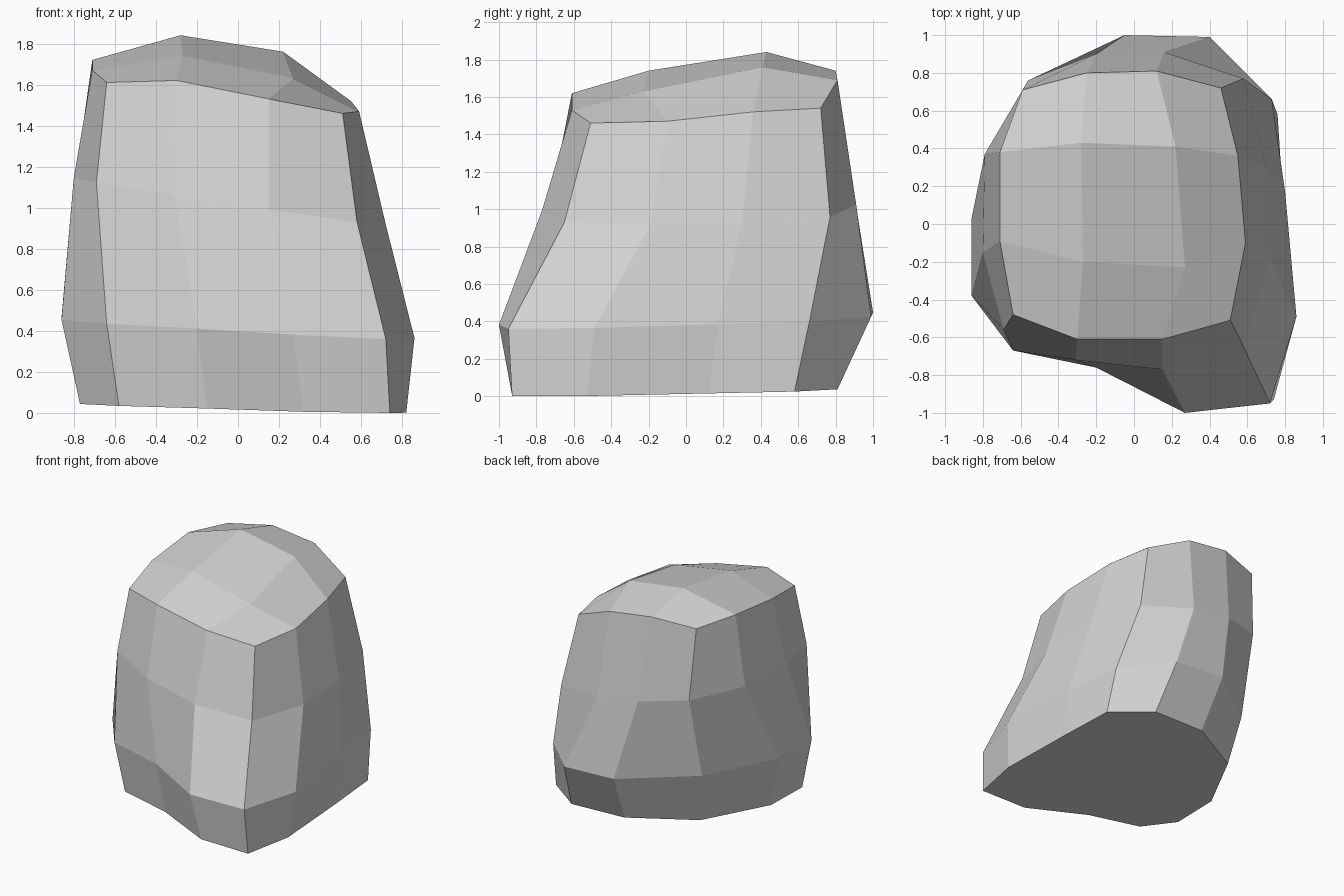
import bpy
import bmesh

# Remove the default object
default_cube = bpy.data.objects.get("Cube")
if default_cube:
    bpy.data.objects.remove(default_cube, do_unlink=True)

UNIT = 0.01  # outlines are given in hundredths


def make_material(name, color):
    material = bpy.data.materials.new(name)
    material.use_nodes = True
    material.diffuse_color = color
    material.node_tree.nodes["Principled BSDF"].inputs["Base Color"].default_value = color
    return material


def tilted_ring(bm, outline, height, slope_x, slope_y):
    """Add one cross-section whose height follows a tilted plane."""
    ring = []
    for x, y in outline:
        z = height + slope_x * x + slope_y * y
        ring.append(bm.verts.new((x * UNIT, y * UNIT, max(z, 0) * UNIT)))
    return ring


def uneven_ring(bm, points):
    """Add points that each have their own height."""
    return [bm.verts.new([c * UNIT for c in point]) for point in points]


def bridge(bm, lower, upper):
    """Join two rings with a band of quads."""
    count = len(lower)
    for i in range(count):
        j = (i + 1) % count
        bm.faces.new((lower[i], lower[j], upper[j], upper[i]))


# Cross-sections run from the front corner on -x, counterclockwise,
# with three segments on each of the four sides
base_outline = [(-58, -62), (-15, -72), (32, -93), (74, -93), (82, -53), (79, 12),
                (76, 58), (46, 81), (-1, 80), (-50, 53), (-77, 1), (-77, -39)]
belly_outline = [(-64, -67), (-20, -76), (27, -100), (72, -95), (86, -49), (80, 17),
                 (73, 66), (40, 99), (-5, 100), (-57, 61), (-86, 3), (-86, -38)]
shoulder_outline = [(-69, -56), (-31, -72), (15, -77), (58, -65), (72, -19), (70, 30),
                    (58, 77), (16, 91), (-20, 90), (-56, 76), (-79, 37), (-80, -15)]
rim_points = [(-64, -48, 161), (-30, -61, 162), (15, -61, 153), (51, -51, 146),
              (59, -10, 147), (55, 36, 152), (46, 72, 154), (12, 81, 169),
              (-25, 80, 174), (-59, 71, 170), (-71, 38, 172), (-71, -9, 167)]
crown_points = [(-27, -20, 174), (27, -23, 163), (-28, 43, 184), (22, 41, 176)]

bm = bmesh.new()
base = tilted_ring(bm, base_outline, 3.2, -0.025, 0.02)
belly = tilted_ring(bm, belly_outline, 42, -0.05, 0.025)
shoulder = tilted_ring(bm, shoulder_outline, 103, -0.15, 0.02)
rim = uneven_ring(bm, rim_points)
crown = uneven_ring(bm, crown_points)

# Sides
for lower, upper in ((base, belly), (belly, shoulder), (shoulder, rim)):
    bridge(bm, lower, upper)

# Underside
bm.faces.new(list(reversed(base)))

# Domed top: a grid of quads inside the rim
rows = [
    rim[:4],
    [rim[11], *crown[:2], rim[4]],
    [rim[10], *crown[2:], rim[5]],
    rim[9:5:-1],
]
for front_row, back_row in zip(rows, rows[1:]):
    for i in range(len(front_row) - 1):
        bm.faces.new((front_row[i], front_row[i + 1], back_row[i + 1], back_row[i]))

bmesh.ops.recalc_face_normals(bm, faces=bm.faces[:])

# Flat-shaded boulder object
mesh = bpy.data.meshes.new("boulder")
bm.to_mesh(mesh)
bm.free()
mesh.materials.append(make_material("stone_grey", (0.65, 0.65, 0.65, 1.0)))
boulder = bpy.data.objects.new("boulder", mesh)
bpy.context.collection.objects.link(boulder)
